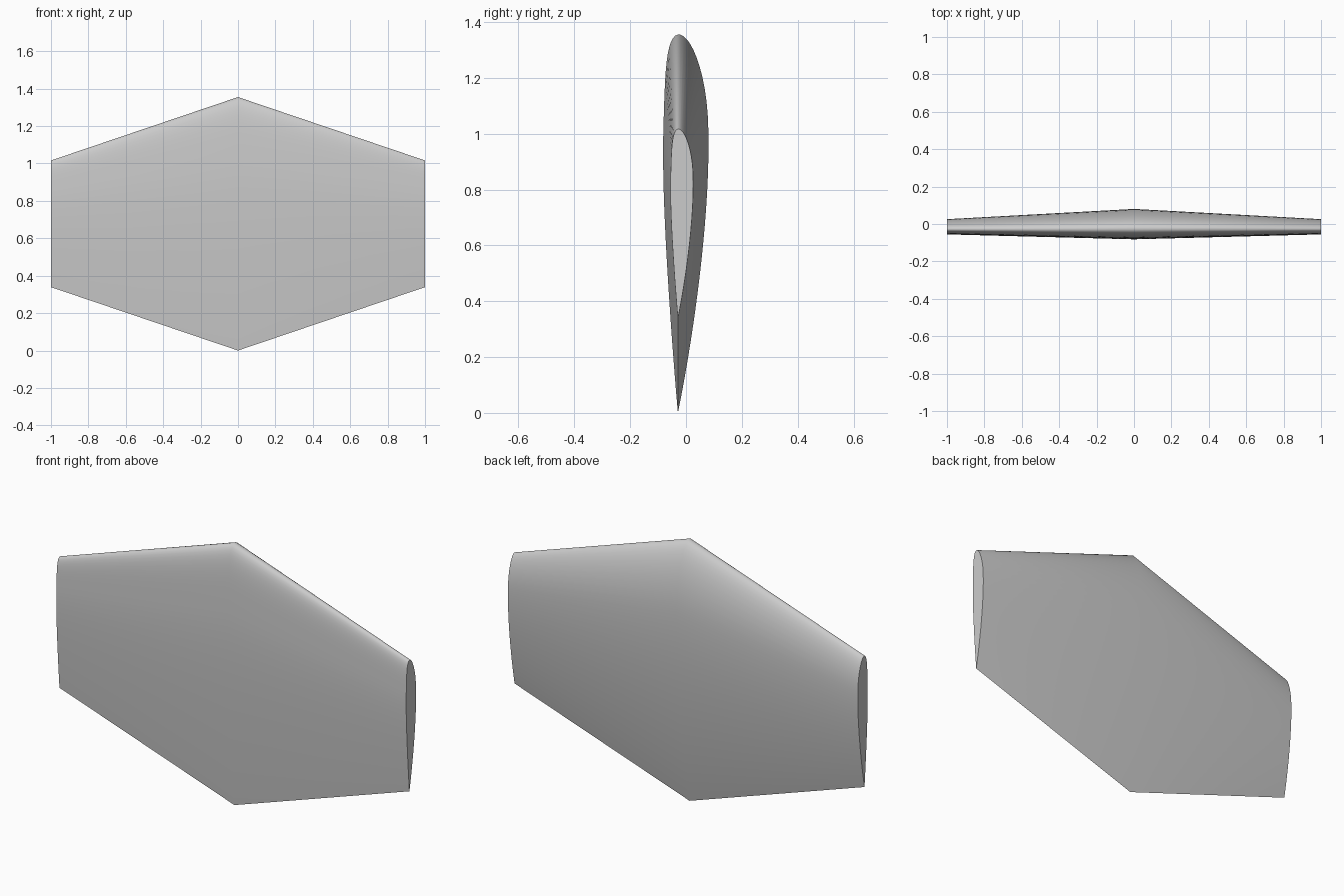
import bpy
import bmesh
import math

if "Cube" in bpy.data.objects:
    bpy.data.objects.remove(bpy.data.objects["Cube"], do_unlink=True)

ROOT_CHORD = 1.355
TIP_SCALE = 0.5
CHORD_Y = -0.029
THICK, CAMBER, PEAK = 0.12, 0.021, 0.24
STEPS = 36


def section_point(t, side):
    """Point of a cambered airfoil, t along the chord from nose to tail."""
    half = 5 * THICK * (0.2969 * math.sqrt(t) - 0.126 * t - 0.3516 * t**2
                        + 0.2843 * t**3 - 0.1036 * t**4)
    span = PEAK if t < PEAK else 1 - PEAK
    d = (t - PEAK) / span
    slope = math.atan(-2 * CAMBER * d / span)
    return (t - side * half * math.sin(slope),
            CAMBER * (1 - d * d) + side * half * math.cos(slope))


# Closed profile: tail to nose along the back, then nose to tail along the front
ts = [(1 - math.cos(math.pi * i / STEPS)) / 2 for i in range(STEPS + 1)]
profile = [section_point(t, 1) for t in reversed(ts)]
profile += [section_point(t, -1) for t in ts[1:-1]]

# Wing skin lofted from tip to root to tip
bm = bmesh.new()
rings = []
for x, scale in ((-1, TIP_SCALE), (0, 1), (1, TIP_SCALE)):
    chord = ROOT_CHORD * scale
    nose_z = ROOT_CHORD / 2 + chord / 2
    rings.append([bm.verts.new((x, CHORD_Y + v * chord, nose_z - u * chord))
                  for u, v in profile])
count = len(profile)
for a, b in zip(rings, rings[1:]):
    for i in range(count):
        j = (i + 1) % count
        bm.faces.new((a[i], a[j], b[j], b[i]))

# Flat wing tips
bm.faces.new(rings[0])
bm.faces.new(rings[-1])
bmesh.ops.recalc_face_normals(bm, faces=bm.faces)

mesh = bpy.data.meshes.new("wing")
bm.to_mesh(mesh)
bm.free()
wing = bpy.data.objects.new("wing", mesh)
bpy.context.collection.objects.link(wing)

# Plain grey finish
grey = bpy.data.materials.new("light_grey")
grey.use_nodes = True
color = (0.6, 0.6, 0.6, 1)
grey.diffuse_color = color
grey.node_tree.nodes["Principled BSDF"].inputs["Base Color"].default_value = color
mesh.materials.append(grey)

bpy.ops.object.select_all(action="DESELECT")
wing.select_set(True)
bpy.context.view_layer.objects.active = wing
bpy.ops.object.shade_smooth_by_angle(angle=math.radians(40))
